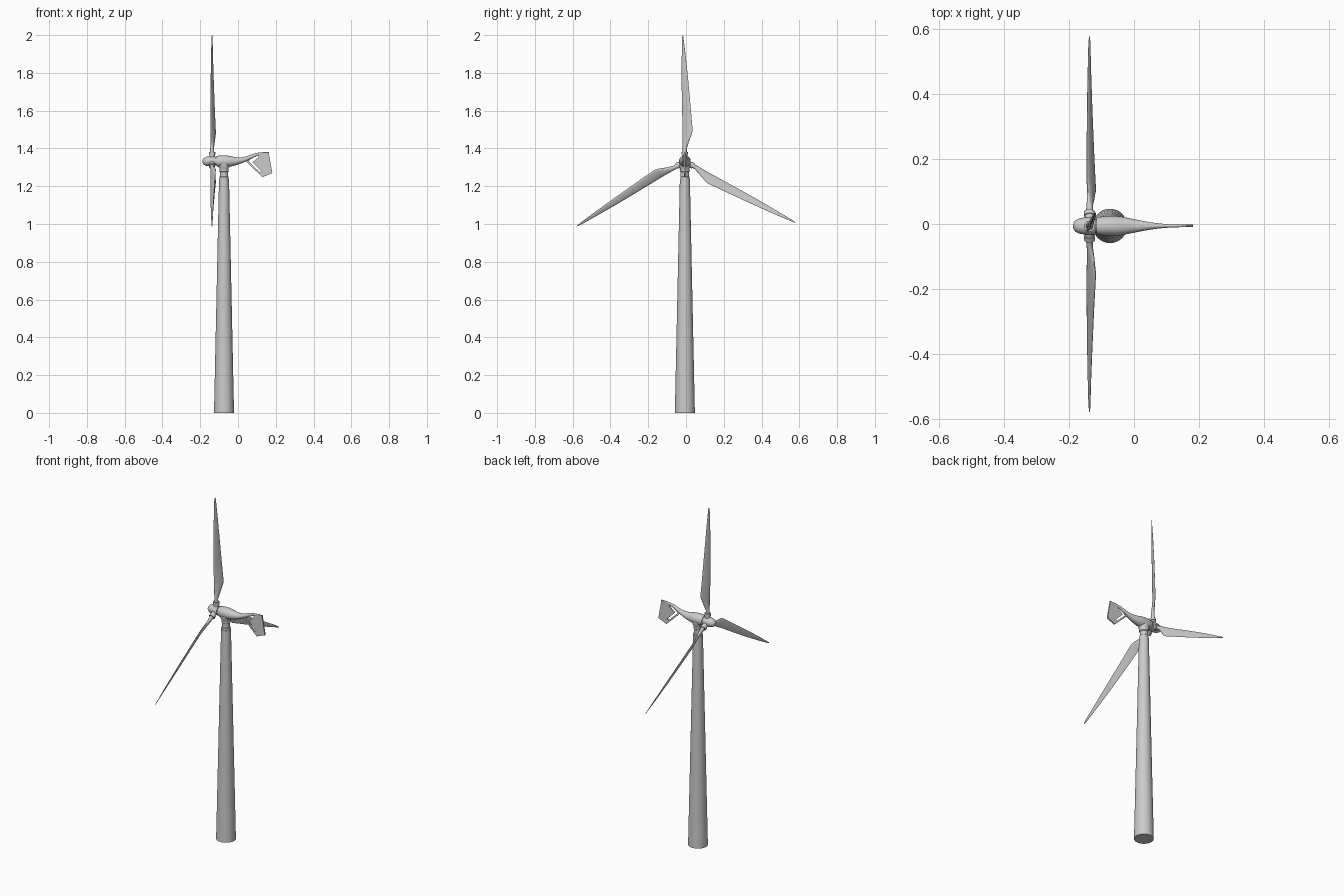
import bpy, bmesh
from math import sin, cos, pi, radians
from mathutils import Vector

CY = -0.006                         # shared centre line
HUB = Vector((-0.137, CY, 1.332))
TOWER_X = -0.074


def finish(bm, name, angle=35):
    bmesh.ops.recalc_face_normals(bm, faces=bm.faces)
    me = bpy.data.meshes.new(name)
    bm.to_mesh(me)
    bm.free()
    ob = bpy.data.objects.new(name, me)
    bpy.context.collection.objects.link(ob)
    bpy.ops.object.select_all(action='DESELECT')
    ob.select_set(True)
    bpy.context.view_layer.objects.active = ob
    bpy.ops.object.shade_smooth_by_angle(angle=radians(angle))
    return ob


def loft(name, rings, angle=35):
    """Skin a list of point rings and cap both ends."""
    bm = bmesh.new()
    vr = [[bm.verts.new(p) for p in ring] for ring in rings]
    n = len(vr[0])
    for a, b in zip(vr, vr[1:]):
        for i in range(n):
            j = (i + 1) % n
            bm.faces.new((a[i], a[j], b[j], b[i]))
    bm.faces.new(vr[0])
    bm.faces.new(vr[-1])
    return finish(bm, name, angle)


def circle(n):
    return [(cos(2 * pi * i / n), sin(2 * pi * i / n)) for i in range(n)]


def lathe_z(name, profile, n=32):
    return loft(name, [[(TOWER_X + r * c, CY + r * s, z) for c, s in circle(n)]
                       for r, z in profile])


def body_x(name, sections, n=32):
    """Sections along x: (x, centre z, half width, half height)."""
    return loft(name, [[(x, CY + ry * c, zc + rz * s) for c, s in circle(n)]
                       for x, zc, ry, rz in sections])


def plate(name, outline, half):
    bm = bmesh.new()
    f = bm.faces.new([bm.verts.new((x, CY - half, z)) for x, z in outline])
    ext = bmesh.ops.extrude_face_region(bm, geom=[f])
    bmesh.ops.translate(bm, vec=(0, 2 * half, 0),
                        verts=[v for v in ext['geom'] if isinstance(v, bmesh.types.BMVert)])
    return finish(bm, name)


# Tapered tower with yaw collar
lathe_z("tower", [(0.053, 0), (0.0265, 1.238)])
lathe_z("yaw_collar", [(0.024, 1.236), (0.024, 1.25), (0.022, 1.252), (0.022, 1.275),
                       (0.025, 1.278), (0.025, 1.296), (0.029, 1.302), (0.029, 1.32)])

# Nose spinner
body_x("spinner", [(-0.188, 1.332, 0.004, 0.004), (-0.186, 1.332, 0.011, 0.011),
                   (-0.180, 1.332, 0.018, 0.018), (-0.169, 1.332, 0.0235, 0.0235),
                   (-0.155, 1.332, 0.026, 0.026), (-0.135, 1.332, 0.027, 0.027),
                   (-0.119, 1.332, 0.026, 0.026)])
body_x("rotor_shaft", [(-0.125, 1.332, 0.02, 0.02), (-0.105, 1.332, 0.02, 0.02)])

# Nacelle flowing into the raised tail boom
body_x("nacelle", [(-0.115, 1.332, 0.025, 0.026), (-0.112, 1.332, 0.027, 0.028),
                   (-0.09, 1.332, 0.030, 0.031), (-0.065, 1.332, 0.031, 0.031),
                   (-0.04, 1.332, 0.029, 0.028), (-0.015, 1.332, 0.024, 0.022),
                   (0.01, 1.335, 0.019, 0.017), (0.035, 1.342, 0.014, 0.014),
                   (0.06, 1.352, 0.010, 0.012), (0.085, 1.363, 0.007, 0.010),
                   (0.11, 1.371, 0.005, 0.007), (0.14, 1.376, 0.004, 0.005),
                   (0.164, 1.377, 0.004, 0.004)])

# Tail fin: bent front strut, open slot, and main vane
plate("tail_fin", [(0.058, 1.352), (0.040, 1.334), (0.129, 1.248), (0.182, 1.269),
                   (0.162, 1.380), (0.112, 1.374), (0.107, 1.352), (0.077, 1.327),
                   (0.124, 1.281), (0.117, 1.273), (0.056, 1.331), (0.068, 1.345),
                   (0.086, 1.362), (0.080, 1.366)], 0.004)

# Blade sections: radius, leading edge, trailing edge, half thickness, x lead, x trail
BLADE = [(0.048, -0.011, 0.011, 0.011, 0, 0), (0.066, -0.011, 0.011, 0.010, 0, 0),
         (0.10, -0.010, 0.022, 0.009, -0.004, 0.010),
         (0.145, -0.009, 0.040, 0.007, -0.007, 0.018),
         (0.165, -0.009, 0.044, 0.006, -0.008, 0.018),
         (0.28, -0.010, 0.036, 0.005, -0.008, 0.013),
         (0.42, -0.010, 0.026, 0.004, -0.007, 0.008),
         (0.55, -0.007, 0.015, 0.003, -0.005, 0.004),
         (0.645, -0.004, 0.005, 0.002, -0.003, 0.002),
         (0.668, -0.001, 0.002, 0.001, -0.001, 0.001)]

for k in range(3):
    a = radians(91 + 120 * k)
    radial = Vector((0, cos(a), sin(a)))
    chord = Vector((0, sin(a), -cos(a)))
    axis = Vector((1, 0, 0))
    rings = []
    for r, le, te, th, xl, xt in BLADE:
        rings.append([HUB + radial * r
                      + chord * ((le + te) / 2 + (te - le) / 2 * c)
                      + axis * ((xl + xt) / 2 + (xt - xl) / 2 * c + th * s)
                      for c, s in circle(16)])
    loft(f"blade_{k + 1}", rings, 50)
    # Root socket with collar
    socket = [(0.015, 0.014), (0.036, 0.014), (0.036, 0.017), (0.05, 0.017), (0.05, 0.012)]
    loft(f"blade_socket_{k + 1}",
         [[HUB + radial * r + chord * (q * c) + axis * (q * s) for c, s in circle(20)]
          for r, q in socket])
